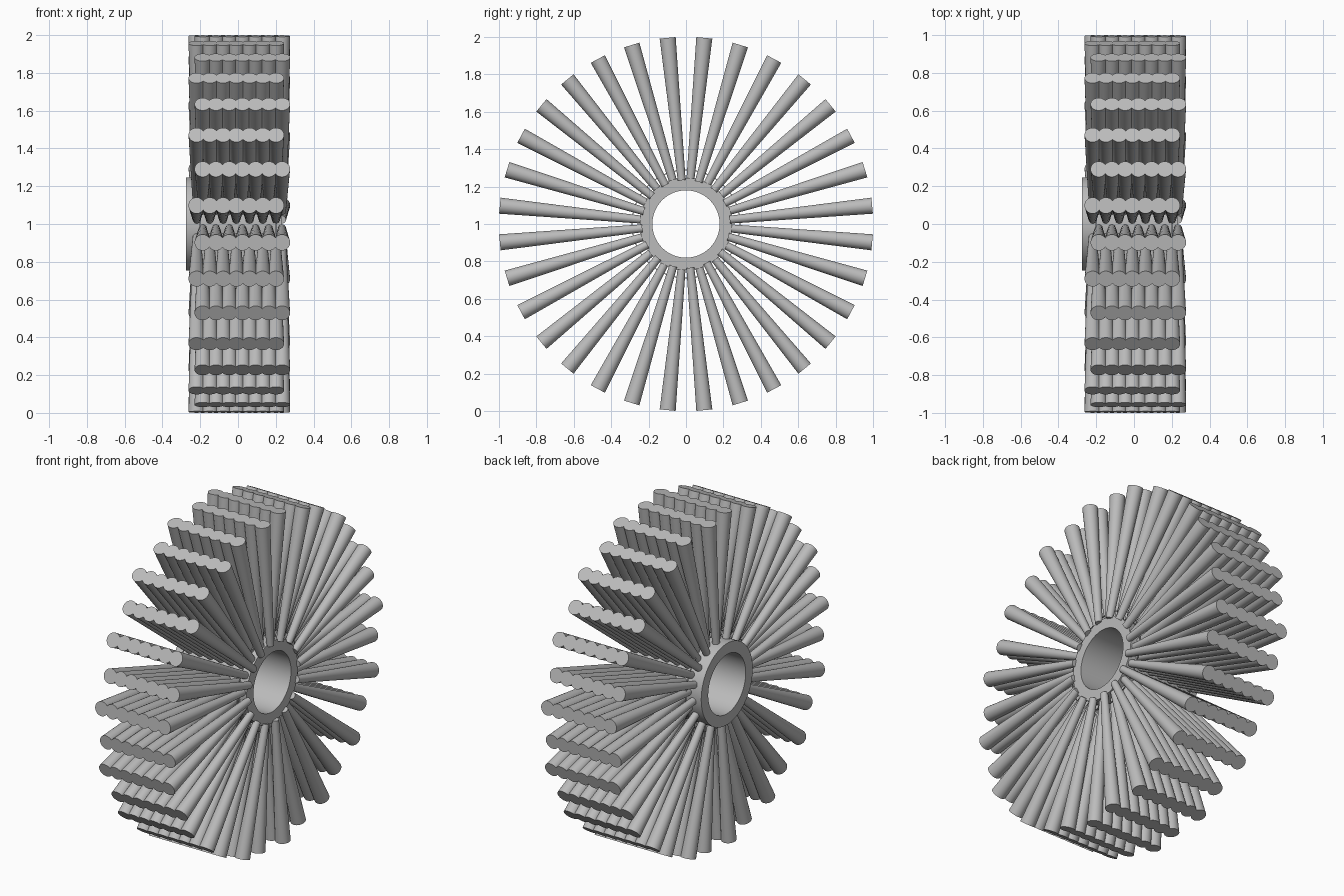
import bpy, bmesh, math
from mathutils import Matrix, Vector

cube = bpy.data.objects.get("Cube")
if cube:
    bpy.data.objects.remove(cube, do_unlink=True)

ROWS, PER_ROW = 32, 7
PITCH, STAGGER, FIRST_X = 0.07, 0.032, -0.219
ROOT_R, TIP_R = 0.021, 0.043
ROOT_AT, TIP_AT = 0.235, 1.0
CENTRE = Vector((0, 0, 1))

grey = bpy.data.materials.new("plain grey")
grey.use_nodes = True
colour = (0.5, 0.5, 0.5, 1)
grey.diffuse_color = colour
grey.node_tree.nodes["Principled BSDF"].inputs["Base Color"].default_value = colour


def finish_mesh(name, bm):
    """Turn a bmesh into a grey mesh, smooth except at sharp edges."""
    bmesh.ops.recalc_face_normals(bm, faces=bm.faces)
    for face in bm.faces:
        face.smooth = True
    for edge in bm.edges:
        edge.smooth = edge.calc_face_angle(0) < math.radians(35)
    mesh = bpy.data.meshes.new(name)
    bm.to_mesh(mesh)
    bm.free()
    mesh.materials.append(grey)
    return mesh


def place(name, mesh, matrix):
    obj = bpy.data.objects.new(name, mesh)
    obj.matrix_world = matrix
    bpy.context.collection.objects.link(obj)
    return obj


def tube(name, x0, x1, inner, outer, sides=64):
    """Rectangular profile spun around the x axis."""
    bm = bmesh.new()
    corners = [(x0, inner), (x1, inner), (x1, outer), (x0, outer)]
    verts = [bm.verts.new((x, 0, r)) for x, r in corners]
    edges = [bm.edges.new((verts[i], verts[i - 1])) for i in range(4)]
    bmesh.ops.spin(bm, geom=verts + edges, cent=(0, 0, 0), axis=(1, 0, 0),
                   angle=math.tau, steps=sides)
    bmesh.ops.remove_doubles(bm, verts=bm.verts, dist=0.0005)
    return place(name, finish_mesh(name, bm), Matrix.Translation(CENTRE))


def row_mesh(name, first_x):
    """A row of tapered bristles pointing up, starting at the hub."""
    bm = bmesh.new()
    for i in range(PER_ROW):
        spot = Matrix.Translation((first_x + i * PITCH, 0, (ROOT_AT + TIP_AT) / 2))
        bmesh.ops.create_cone(bm, cap_ends=True, segments=32, radius1=ROOT_R,
                              radius2=TIP_R, depth=TIP_AT - ROOT_AT, matrix=spot)
    return finish_mesh(name, bm)


# Hollow hub
tube("hub", -0.275, 0.23, 0.18, 0.247)

# Thin binding rings around the bristle roots
for side, x in (("right", -0.2), ("left", 0.2)):
    tube(side + "_binding_ring", x - 0.003, x + 0.003, 0.287, 0.291)

# Radial bristle rows, alternately shifted along the hub
rows = [row_mesh("bristle_row_a", FIRST_X),
        row_mesh("bristle_row_b", FIRST_X + STAGGER)]
for k in range(ROWS):
    elevation = (k + 0.5) * math.tau / ROWS
    turn = Matrix.Rotation(math.pi / 2 - elevation, 4, "X")
    place(f"bristle_row_{k + 1}", rows[k % 2], Matrix.Translation(CENTRE) @ turn)
